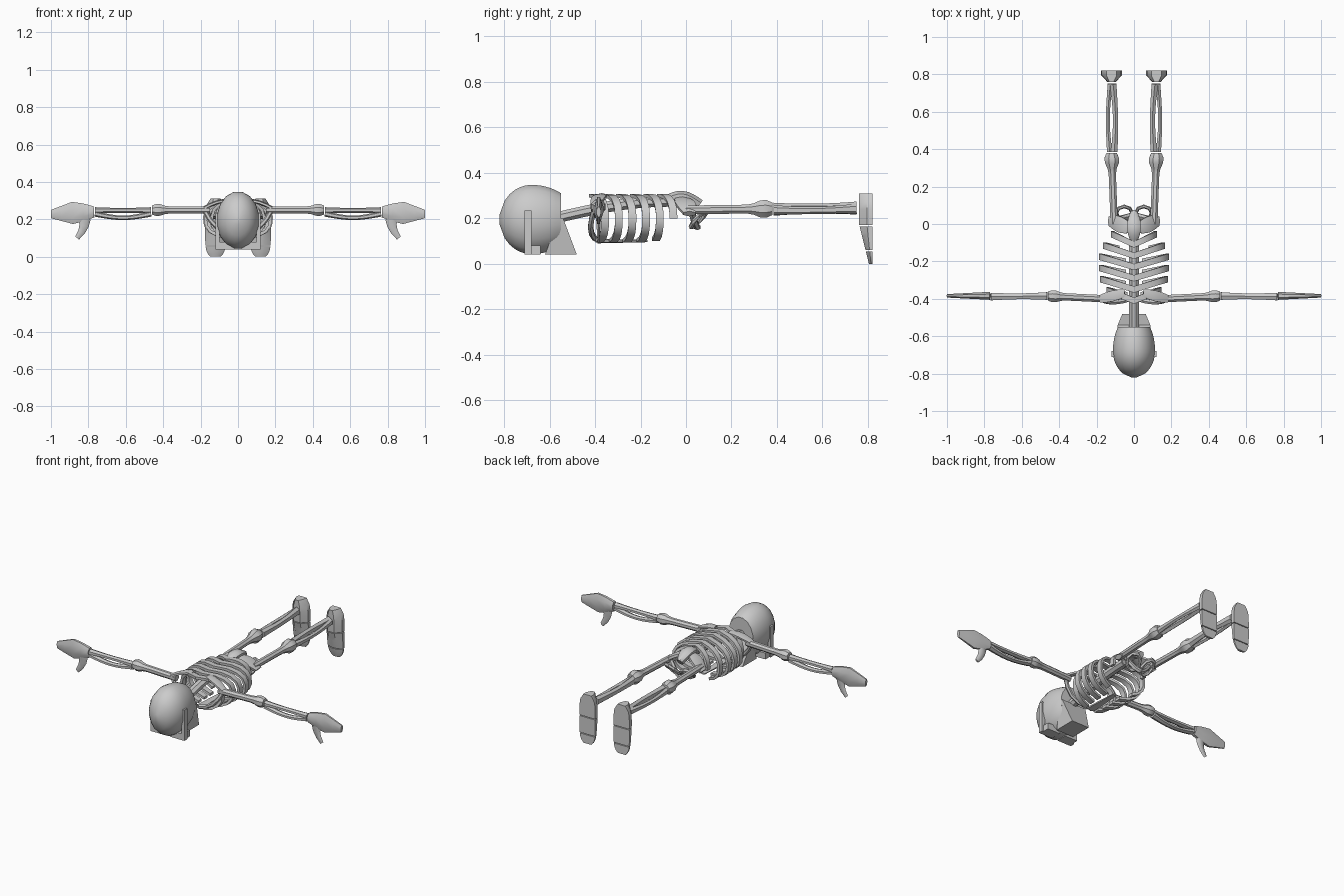
import bpy, bmesh
from math import cos, sin, pi, exp, sqrt, radians
from mathutils import Vector

if "Cube" in bpy.data.objects:
    bpy.data.objects.remove(bpy.data.objects["Cube"])

X, Y, Z = Vector((1, 0, 0)), Vector((0, 1, 0)), Vector((0, 0, 1))


def finish(bm, name, mirror):
    bmesh.ops.recalc_face_normals(bm, faces=bm.faces)
    mesh = bpy.data.meshes.new(name)
    bm.to_mesh(mesh)
    bm.free()
    mesh.shade_smooth()
    mesh.set_sharp_from_angle(angle=radians(40))
    part = bpy.data.objects.new(name, mesh)
    bpy.context.collection.objects.link(part)
    if mirror:
        part.modifiers.new("Mirror", 'MIRROR').use_mirror_merge = False


def tube(name, path, size, wide, steps=8, sides=8, mirror=True, sole=None):
    """Skin a cross-section, sized by size(t), along path(t) for t from 0 to 1."""
    bm = bmesh.new()
    corner = sqrt(2) if sides == 4 else 1
    nudge = 1 / 1000
    rings = []
    for step in range(steps + 1):
        t = step / steps
        across = (path(t + nudge) - path(t - nudge)).cross(wide).normalized()
        width, depth = size(t)
        ring = []
        for side in range(sides):
            angle = 2 * pi * (side + 0.5) / sides
            point = path(t) + corner * (wide * width * cos(angle) + across * depth * sin(angle))
            if sole is not None:
                point.y = min(point.y, sole)
            ring.append(bm.verts.new(point))
        rings.append(ring)
    for lower, upper in zip(rings, rings[1:]):
        for side in range(sides):
            after = (side + 1) % sides
            bm.faces.new((lower[side], lower[after], upper[after], upper[side]))
    bm.faces.new(rings[0])
    bm.faces.new(rings[-1])
    finish(bm, name, mirror)


def box(name, low, high):
    low, high = Vector(low), Vector(high)
    bm = bmesh.new()
    bmesh.ops.create_cube(bm, size=1)
    bmesh.ops.scale(bm, vec=high - low, verts=bm.verts)
    bmesh.ops.translate(bm, vec=(low + high) / 2, verts=bm.verts)
    finish(bm, name, True)


def line(start, end, bow=(0, 0, 0)):
    start, end, bow = Vector(start), Vector(end), Vector(bow)
    return lambda t: start.lerp(end, t) + bow * sin(pi * t)


def taper(width, depth, last=1.0):
    return lambda t: (width * (1 + (last - 1) * t), depth * (1 + (last - 1) * t))


def flared(width, depth, flare):
    """Thin in the middle and wider towards both ends."""
    return lambda t: tuple(r * (1 + flare * (2 * t - 1) ** 2) for r in (width, depth))


def knobbed(radius, knob):
    """Even shaft with a round knob just before the far end."""
    def size(t):
        r = radius * (1 + knob * exp(-((t - 0.9) * 10) ** 2))
        return r, r
    return size


def swollen(width, depth, swell):
    return lambda t: (width * (1 + swell * sin(pi * t)), depth)


# Head: cranium, jaw and the raised eye frame
def cranium_size(t):
    reach = -.14 + .27 * t
    r = sqrt(max(1 - (reach / (.14 if reach < 0 else .2)) ** 2, .02))
    return .115 * r, .155 * r


def jaw_size(t):
    return .062 + .025 * t, .07 - .06 * t


tube("cranium", line((0, -.82, .195), (0, -.55, .195)), cranium_size, X,
     steps=12, sides=16, mirror=False)
tube("jaw", line((0, -.55, .04), (0, -.55, .2)), jaw_size, X, steps=3, sides=4, mirror=False)
box("eye_frame_side", (.1, -.71, .04), (.12, -.68, .235))
box("eye_frame_front", (.02, -.71, .04), (.11, -.64, .08))


# Spine and sacrum
def spine_path(t):
    return Vector((0, -.58 + .5 * t, .2 + .075 * sin(pi * t / 2)))


tube("spine", spine_path, taper(.03, .026), X, mirror=False)
tube("sacrum", line((0, -.09, .275), (0, .06, .26), (0, 0, .03)), swollen(.02, .025, 1),
     X, mirror=False)


# Ribs: hoops that sag towards the feet at the sides, the last one short
def rib_path(back, half, stop):
    def path(t):
        angle = radians(90 + (stop - 90) * t)
        side, rise = max(cos(angle), 0) ** .8, sin(angle)
        sag = .055 * side if rise > 0 else .02 + .035 * side
        height = abs(rise) ** .85 * (1 if rise > 0 else -1)
        return Vector((half * side, back + sag, .2 + .1 * height))
    return path


halves = (.14, .175, .18, .18, .16, .115)
stops = (-80, -80, -80, -80, -65, 0)
for index, (half, stop) in enumerate(zip(halves, stops)):
    tube(f"rib_{index + 1}", rib_path(-.41 + .06 * index, half, stop),
         taper(.017, .008), Y, sides=4)
tube("sternum", line((0, -.39, .1), (0, -.17, .1)), taper(.03, .01, .5), X,
     steps=2, sides=6, mirror=False)

# Shoulders
tube("collarbone", line((.01, -.4, .11), (.18, -.4, .25), (.02, -.02, -.02)),
     taper(.013, .013), Y, steps=4, sides=6)
tube("shoulder_blade", line((.05, -.37, .3), (.18, -.4, .26), (0, 0, .01)),
     swollen(.024, .011, .4), Y, steps=4, sides=6)

# Arms
tube("upper_arm", line((.15, -.4, .25), (.46, -.385, .25)), knobbed(.021, .7), Y, steps=14)
tube("ulna", line((.465, -.385, .248), (.765, -.388, .248)), flared(.018, .013, .3), Y, sides=6)
tube("radius", line((.465, -.385, .23), (.765, -.388, .23), (0, 0, -.022)),
     flared(.018, .012, .3), Y, sides=6)


def hand_size(t):
    return .023 - .013 * t, .028 + .04 * (1 - abs(2 * t - .9))


tube("hand", line((.77, -.384, .24), (1, -.384, .228)), hand_size, Y, steps=4)
tube("thumb", line((.82, -.385, .2), (.86, -.385, .1), (-.012, 0, 0)),
     taper(.012, .032, .4), Y, steps=3, sides=6)

# Pelvis: flaring wings, front rings and the bars that join them
tube("pelvis_wing", line((.02, -.02, .285), (.13, .015, .22), (0, 0, .01)),
     swollen(.03, .015, .7), Y, steps=5, sides=6)


def ring_path(t):
    along, out = sin(2 * pi * t), cos(2 * pi * t)
    return Vector((.052 + .042 * out, .058 + .036 * along, .2 + .012 * out + .035 * along))


tube("pelvis_ring", ring_path, taper(.014, .01), Z, sides=6)
tube("pubic_bar", line((.09, .025, .235), (0, .05, .16), (0, 0, -.015)),
     taper(.016, .013), Y, steps=3, sides=6)

# Legs
tube("thigh_bone", line((.106, 0, .237), (.12, .38, .242)), knobbed(.021, 1.1), X, steps=14)
tube("shin_bone", line((.106, .385, .24), (.112, .75, .245), (-.01, 0, 0)),
     flared(.016, .022, .3), X, sides=6)
tube("calf_bone", line((.13, .385, .236), (.126, .75, .242), (.012, 0, -.004)),
     flared(.012, .016, .4), X, sides=6)


# Feet: heel, middle and toes, flat on the sole side
def foot_size(low, high):
    def size(t):
        height = low + (high - low) * t
        width = .06 * (1 - .5 * abs(height / .155 - 1) ** 6)
        return width, min(.065, .017 + .27 * height)
    return size


for name, low, high in (("toes", 0, .055), ("mid_foot", .06, .165), ("heel", .17, .31)):
    tube(name, line((.12, .82, low), (.12, .82, high)), foot_size(low, high), X,
         steps=4, sole=.82)
